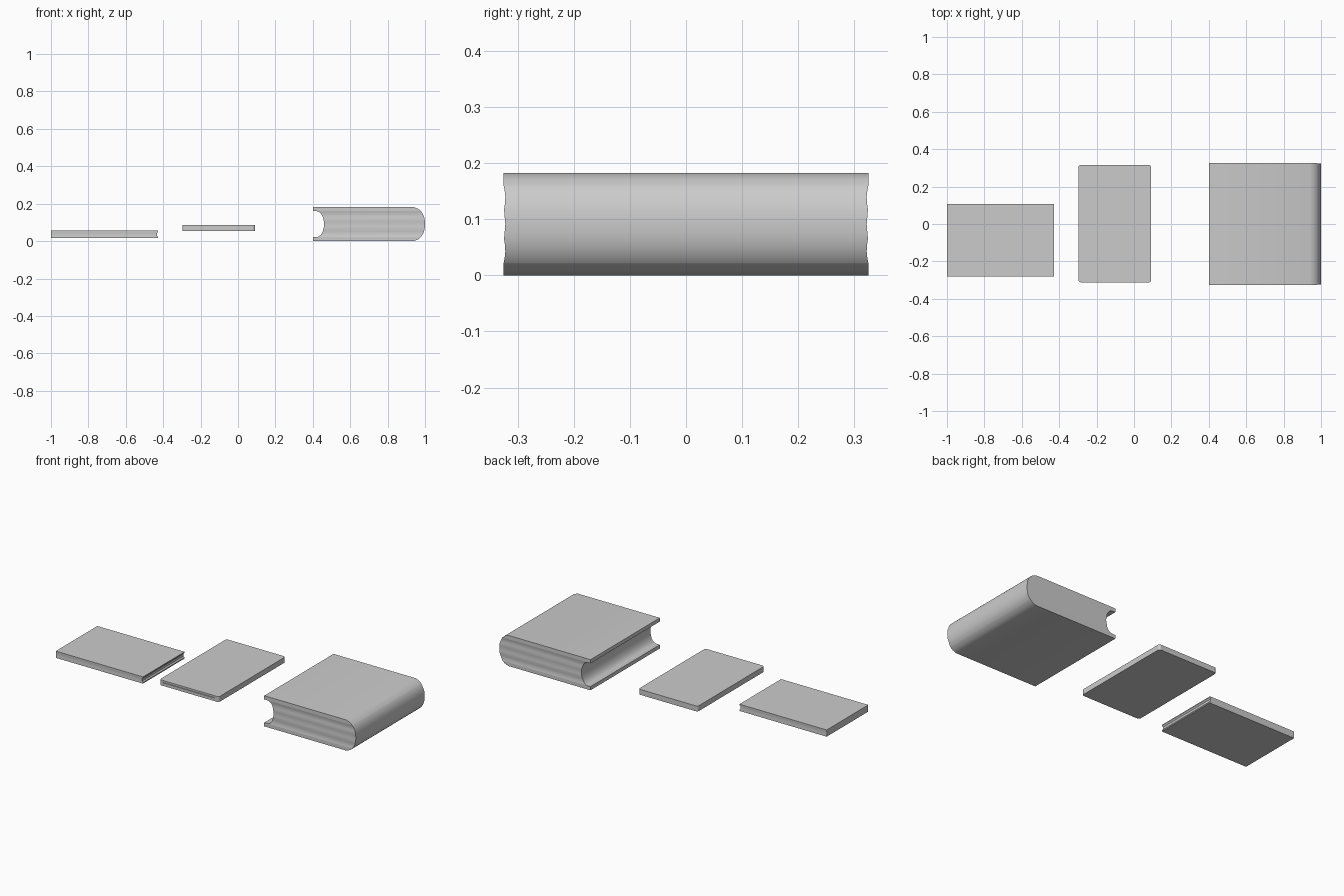
import bpy, bmesh, math

if "Cube" in bpy.data.objects:
    bpy.data.objects.remove(bpy.data.objects["Cube"])


def loft_rows(name, rows, angle=35):
    """Stack of rectangles (z, left, right, front, back), capped at both ends."""
    bm = bmesh.new()
    rings = [[bm.verts.new(p) for p in ((l, f, z), (r, f, z), (r, b, z), (l, b, z))]
             for z, l, r, f, b in rows]
    for lo, hi in zip(rings, rings[1:]):
        for i in range(4):
            j = (i + 1) % 4
            bm.faces.new((lo[i], lo[j], hi[j], hi[i]))
    bm.faces.new(rings[0][::-1])
    bm.faces.new(rings[-1])
    bmesh.ops.recalc_face_normals(bm, faces=bm.faces)
    me = bpy.data.meshes.new(name)
    bm.to_mesh(me)
    bm.free()
    ob = bpy.data.objects.new(name, me)
    bpy.context.collection.objects.link(ob)
    bpy.context.view_layer.objects.active = ob
    ob.select_set(True)
    bpy.ops.object.shade_smooth_by_angle(angle=math.radians(angle))
    ob.select_set(False)
    return ob


# Thick book: rounded spine on the right, hollow fore-edge on the left
H, MID = 0.182, 0.091


def spine_x(z):
    t = min(1, abs(z - MID) / MID)
    return 0.94 + 0.06 * (1 - t ** 2.3) ** 0.62


def fore_edge_x(z):
    t = min(1, abs(z - MID) / 0.069)
    return 0.42 + 0.04 * math.sqrt(1 - t * t)


def end_y(z):
    return 0.325 - 0.003 * abs(math.sin((z - 0.022) / 0.138 * 3 * math.pi))


rows = [(z, 0.40, spine_x(z), -0.325, 0.325) for z in (0, 0.01, 0.022)]
for i in range(17):
    z = MID - 0.069 * math.cos(math.pi * i / 16)
    rows.append((z, fore_edge_x(z), spine_x(z), -end_y(z), end_y(z)))
rows += [(z, 0.40, spine_x(z), -0.325, 0.325) for z in (0.160, 0.172, H)]
loft_rows("thick_book", rows)

# Thin booklet on the left with a slightly hollow page edge
loft_rows("thin_booklet", [
    (0.016, -1.0, -0.427, -0.282, 0.108),
    (0.022, -1.0, -0.427, -0.282, 0.108),
    (0.030, -1.0, -0.433, -0.281, 0.107),
    (0.043, -1.0, -0.433, -0.281, 0.107),
    (0.051, -1.0, -0.427, -0.282, 0.108),
    (0.056, -1.0, -0.427, -0.282, 0.108)])

# Middle booklet with small rounded corners
booklet = loft_rows("middle_booklet", [
    (0.055, -0.297, 0.092, -0.312, 0.315),
    (0.087, -0.297, 0.092, -0.312, 0.315)])
bm = bmesh.new()
bm.from_mesh(booklet.data)
uprights = [e for e in bm.edges if abs(e.verts[0].co.z - e.verts[1].co.z) > 0.02]
bmesh.ops.bevel(bm, geom=uprights, offset=0.012, segments=3, profile=0.5, affect='EDGES')
bm.to_mesh(booklet.data)
bm.free()

# Page slit in the front of the middle booklet
bpy.ops.mesh.primitive_cube_add(size=1, location=(-0.105, -0.312, 0.075))
cutter = bpy.context.object
cutter.name = "slit_cutter"
cutter.scale = (0.34, 0.01, 0.004)
cutter.hide_render = True
cutter.display_type = 'WIRE'
slit = booklet.modifiers.new("slit", 'BOOLEAN')
slit.operation = 'DIFFERENCE'
slit.solver = 'EXACT'
slit.object = cutter
